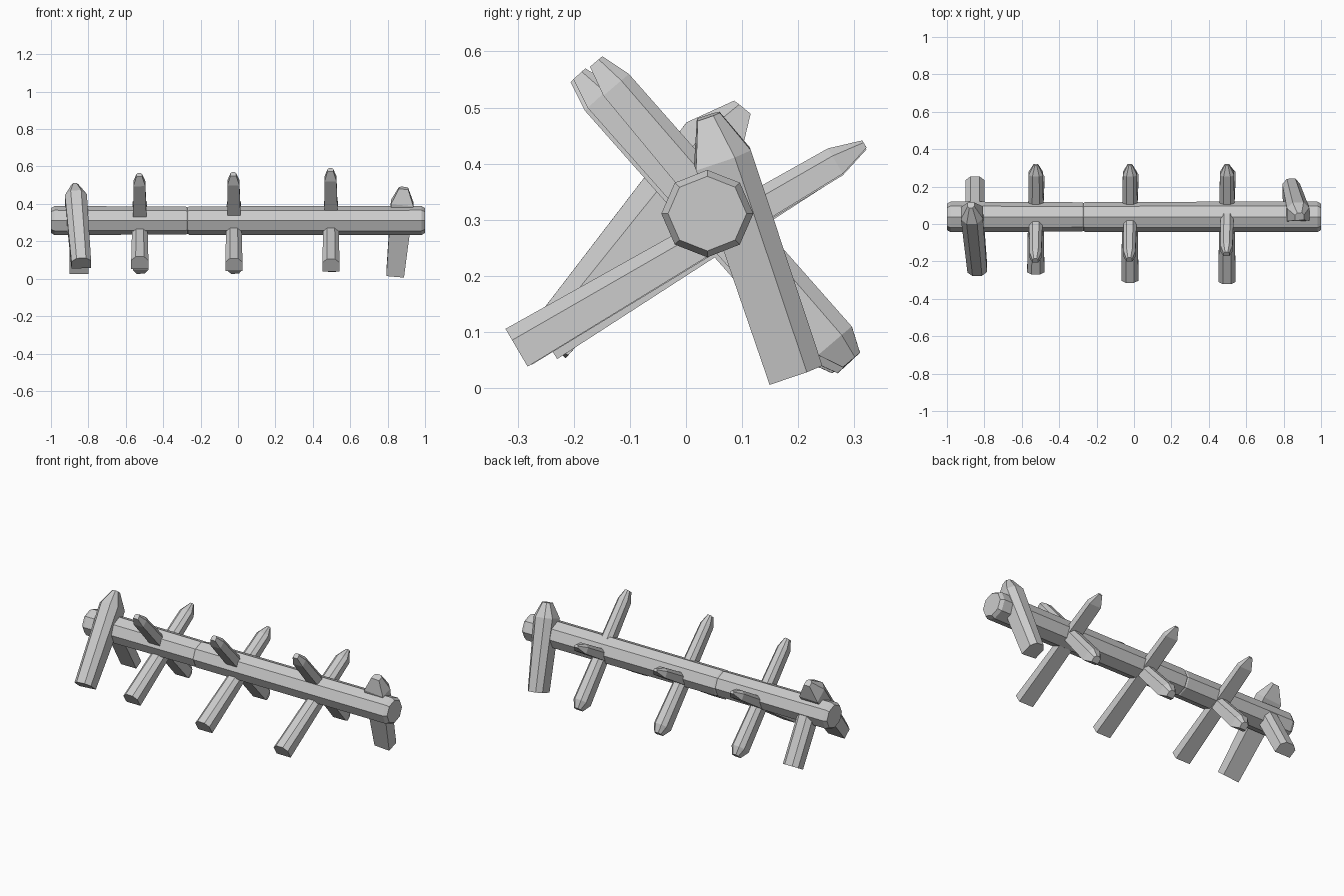
import bpy, bmesh, math
from mathutils import Vector

if "Cube" in bpy.data.objects:
    bpy.data.objects.remove(bpy.data.objects["Cube"])


def loft(name, rings):
    """Skin a list of equal-length point rings and cap both ends."""
    bm = bmesh.new()
    loops = [[bm.verts.new(p) for p in ring] for ring in rings]
    n = len(loops[0])
    for a, b in zip(loops, loops[1:]):
        for i in range(n):
            j = (i + 1) % n
            bm.faces.new((a[i], a[j], b[j], b[i]))
    bm.faces.new(loops[0])
    bm.faces.new(loops[-1])
    bmesh.ops.recalc_face_normals(bm, faces=bm.faces[:])
    mesh = bpy.data.meshes.new(name)
    bm.to_mesh(mesh)
    bm.free()
    obj = bpy.data.objects.new(name, mesh)
    bpy.context.collection.objects.link(obj)
    return obj


# Roughly hewn six-sided section: flat underside, chamfered top
SECTION = [(-.5, -.5), (.5, -.5), (.5, .2), (.24, .5), (-.24, .5), (-.5, .2)]


def stake(name, start, end, w0, w1, tip0=0.0, tip1=0.07, blunt=0.3):
    """Tapered stake; w0/w1 are (x width, thickness), tip lengths may be 0."""
    p0, p1 = Vector(start), Vector(end)
    length = (p1 - p0).length
    d = (p1 - p0) / length
    s = Vector((1, 0, 0))
    s = (s - d * s.dot(d)).normalized()
    n = d.cross(s)
    if n.z < 0:
        n = -n

    def ring(dist, k=1.0):
        t = dist / length
        w = w0[0] + (w1[0] - w0[0]) * t
        h = w0[1] + (w1[1] - w0[1]) * t
        return [p0 + d * dist + s * (u * w * k) + n * (v * h * k) for u, v in SECTION]

    rings = [ring(0, blunt), ring(tip0)] if tip0 else [ring(0)]
    rings += [ring(length - tip1), ring(length, blunt)] if tip1 else [ring(length)]
    return loft(name, rings)


# Main beam: two octagonal logs butted together, chamfered outer ends
def beam(name, stations):
    rings = []
    for x, r in stations:
        rings.append([(x, 0.038 + r * math.cos(i * math.pi / 4),
                       0.311 + 0.95 * r * math.sin(i * math.pi / 4)) for i in range(8)])
    return loft(name, rings)


beam("beam_long", [(-0.27, 0.074), (-0.262, 0.08), (0.98, 0.082), (1.0, 0.07)])
beam("beam_short", [(-1.0, 0.07), (-0.98, 0.082), (-0.278, 0.078), (-0.27, 0.074)])

# Crossed stakes: x, upper front tip, lower back tip, lower front butt, upper back tip
crosses = [
    (-0.525, (-0.195, 0.555), (0.275, 0.04), (-0.25, 0.085), (0.318, 0.435)),
    (-0.022, (-0.190, 0.560), (0.285, 0.04), (-0.295, 0.075), (0.318, 0.432)),
    (0.497, (-0.160, 0.582), (0.295, 0.05), (-0.302, 0.072), (0.318, 0.435)),
]
for i, (x, a, b, c, e) in enumerate(crosses, 1):
    stake(f"steep_stake_{i}", (x + 0.005, *b), (x - 0.003, *a),
          (0.085, 0.08), (0.062, 0.058), 0.045, 0.055, 0.5)
    stake(f"shallow_stake_{i}", (x, *c), (x, *e),
          (0.092, 0.078), (0.074, 0.05), 0.0, 0.06)

# End legs: crossing pair on the left, a single back leg on the right
stake("left_front_leg", (-0.838, -0.245, 0.083), (-0.872, 0.1, 0.5),
      (0.105, 0.085), (0.12, 0.125), 0.0, 0.085)
stake("left_back_leg", (-0.85, 0.222, 0.045), (-0.85, 0.06, 0.33),
      (0.1, 0.075), (0.1, 0.08), 0.0, 0.0)
stake("right_back_leg", (0.84, 0.195, 0.026), (0.885, 0.04, 0.485),
      (0.095, 0.1), (0.125, 0.105), 0.0, 0.08, 0.4)
